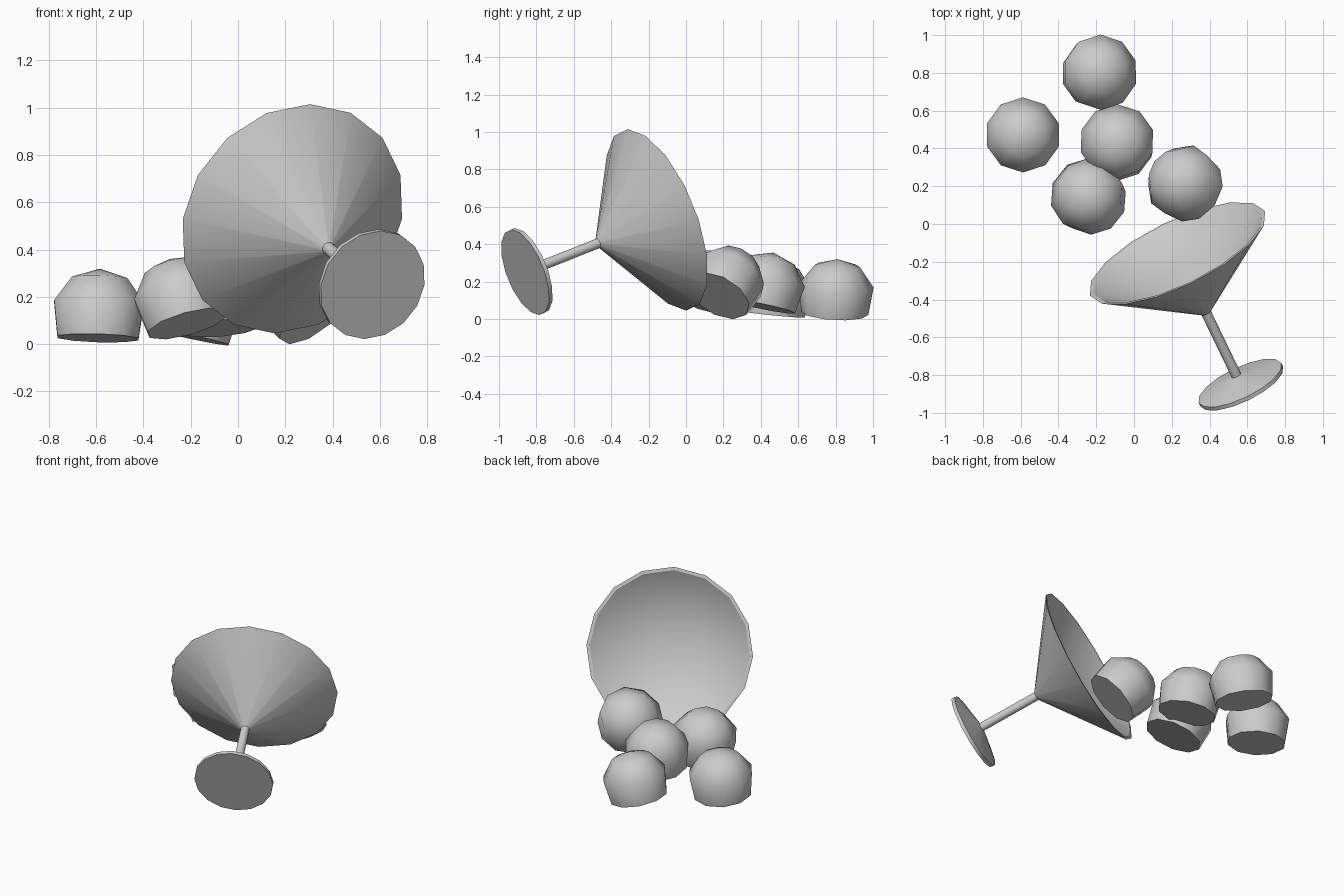
import bpy, bmesh, math
from mathutils import Vector, Matrix

old = bpy.data.objects.get("Cube")
if old:
    bpy.data.objects.remove(old, do_unlink=True)

grey = bpy.data.materials.new("plain_grey")
grey.use_nodes = True
grey.diffuse_color = (0.6, 0.6, 0.6, 1)
grey.node_tree.nodes["Principled BSDF"].inputs["Base Color"].default_value = (0.6, 0.6, 0.6, 1)


def lathe(name, profile, sides, origin, axis, smooth):
    """Turn (radius, height) points about an axis; one vertex of each ring points up."""
    w = Vector(axis).normalized()
    u = Vector((0, 0, 1)) - w * w.z
    if abs(w.z) > 0.9:
        u = Vector((0, 1, 0)) - w * w.y
    u.normalize()
    v = w.cross(u)
    bm = bmesh.new()
    rings = []
    for r, h in profile:
        count = sides if r > 0 else 1
        ring = []
        for i in range(count):
            a = math.tau * i / sides
            ring.append(bm.verts.new(u * r * math.cos(a) + v * r * math.sin(a) + w * h))
        rings.append(ring)
    for low, high in zip(rings, rings[1:]):
        for i in range(sides):
            j = (i + 1) % sides
            if len(low) == 1:
                bm.faces.new((low[0], high[j], high[i]))
            elif len(high) == 1:
                bm.faces.new((low[i], low[j], high[0]))
            else:
                bm.faces.new((low[i], low[j], high[j], high[i]))
    # flat closing face where the profile starts with an open ring
    if len(rings[0]) > 1:
        bm.faces.new(rings[0][::-1])
    bmesh.ops.recalc_face_normals(bm, faces=bm.faces)
    mesh = bpy.data.meshes.new(name)
    bm.to_mesh(mesh)
    bm.free()
    ob = bpy.data.objects.new(name, mesh)
    ob.location = origin
    bpy.context.collection.objects.link(ob)
    mesh.materials.append(grey)
    bpy.ops.object.select_all(action="DESELECT")
    ob.select_set(True)
    bpy.context.view_layer.objects.active = ob
    bpy.ops.object.shade_smooth_by_angle(angle=math.radians(smooth))
    return ob


# Tipped stemmed glass: foot, stem, thin conical bowl with an open mouth
glass = [(0.243, 0), (0.243, 0.022), (0.027, 0.07), (0.027, 0.46),
         (0.515, 0.831), (0.495, 0.831), (0, 0.485)]
lathe("stemmed_glass", glass, 16, (0.57, -0.86, 0.25), (-0.409, 0.848, 0.337), 30)

# Scattered balls, each with a flat cut underside
R = 0.21
ball = [(0.18, -0.085), (R * math.sin(math.radians(72)), R * math.cos(math.radians(72))),
        (R * math.sin(math.radians(36)), R * math.cos(math.radians(36))), (0, R)]
balls = {
    "ball_far_right": ((-0.59, 0.465, 0.11), (0.03, 0.10, 0.99)),
    "ball_near_right": ((-0.235, 0.14, 0.165), (-0.26, 0.27, 0.93)),
    "ball_near_bowl": ((0.275, 0.21, 0.185), (-0.56, 0.41, 0.72)),
    "ball_middle": ((-0.085, 0.425, 0.15), (-0.08, 0.20, 0.97)),
    "ball_back": ((-0.19, 0.80, 0.115), (0.21, 0.05, 0.97)),
}
for name, (origin, axis) in balls.items():
    lathe(name, ball, 10, origin, axis, 50)
